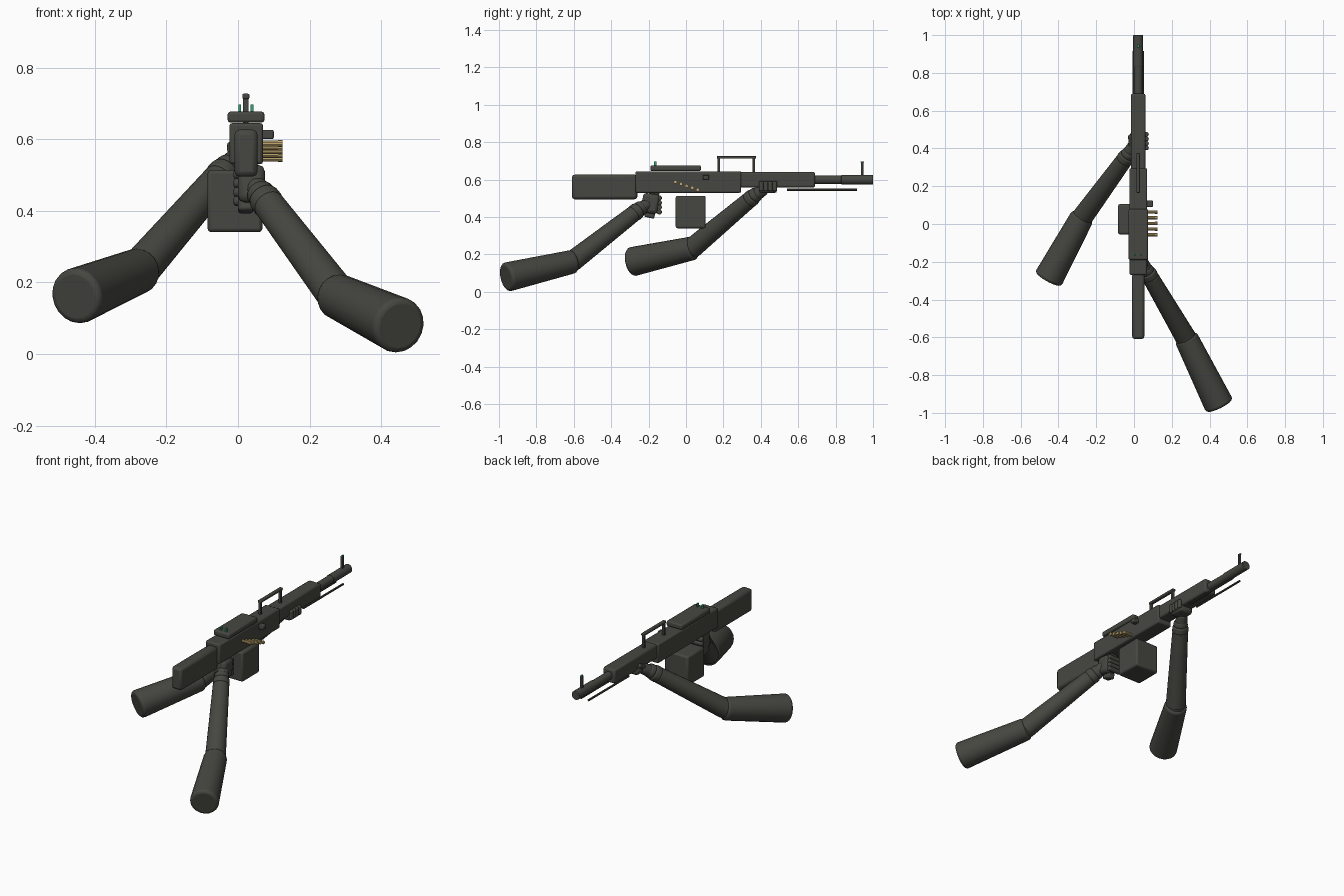
import bpy, bmesh, math
from mathutils import Vector, Matrix

if "Cube" in bpy.data.objects:
    bpy.data.objects.remove(bpy.data.objects["Cube"])


def material(name, color):
    m = bpy.data.materials.new(name)
    m.diffuse_color = (*color, 1)
    m.use_nodes = True
    m.node_tree.nodes["Principled BSDF"].inputs["Base Color"].default_value = m.diffuse_color
    return m


DARK = material("dark_olive_grey", (0.062, 0.062, 0.053))
BRASS = material("brass", (0.56, 0.41, 0.17))
GREEN = material("sight_green", (0.03, 0.36, 0.17))


def finish(bm, name, mat, matrix, bevel=0.0, segments=2):
    bmesh.ops.transform(bm, matrix=matrix, verts=bm.verts)
    mesh = bpy.data.meshes.new(name)
    bm.to_mesh(mesh)
    bm.free()
    obj = bpy.data.objects.new(name, mesh)
    bpy.context.collection.objects.link(obj)
    mesh.materials.append(mat)
    if bevel:
        mod = obj.modifiers.new("rounded_edges", 'BEVEL')
        mod.width = bevel
        mod.segments = segments
        mod.limit_method = 'ANGLE'
        mod.angle_limit = math.radians(40)
    bpy.ops.object.select_all(action='DESELECT')
    obj.select_set(True)
    bpy.context.view_layer.objects.active = obj
    bpy.ops.object.shade_smooth_by_angle(angle=math.radians(35))
    return obj


def box(name, x, y, z, bevel=0.008, tilt=0.0, mat=DARK):
    """Rounded box between (min, max) pairs, tilted about x."""
    bm = bmesh.new()
    bmesh.ops.create_cube(bm, size=1)
    size = Vector([b - a for a, b in (x, y, z)])
    mid = Vector([(a + b) / 2 for a, b in (x, y, z)])
    bmesh.ops.scale(bm, vec=size, verts=bm.verts)
    mtx = Matrix.Translation(mid) @ Matrix.Rotation(math.radians(tilt), 4, 'X')
    return finish(bm, name, mat, mtx, bevel)


def rod(name, start, end, r1, r2=None, bevel=0.0, mat=DARK, sides=20):
    """Tapered cylinder between two points."""
    a, b = Vector(start), Vector(end)
    bm = bmesh.new()
    bmesh.ops.create_cone(bm, cap_ends=True, segments=sides, radius1=r1,
                          radius2=r1 if r2 is None else r2, depth=(b - a).length)
    turn = (b - a).to_track_quat('Z', 'Y').to_matrix().to_4x4()
    return finish(bm, name, mat, Matrix.Translation((a + b) / 2) @ turn, bevel, 3)


def ball(name, center, radius):
    bm = bmesh.new()
    bmesh.ops.create_uvsphere(bm, u_segments=14, v_segments=9, radius=radius)
    return finish(bm, name, DARK, Matrix.Translation(center))


CX = 0.022  # centre line of the gun

# Gun body
box("stock", (-0.01, 0.055), (-0.61, -0.26), (0.495, 0.627), 0.015)
box("receiver", (-0.024, 0.07), (-0.27, 0.295), (0.53, 0.645), 0.008)
box("top_cover", (-0.029, 0.074), (-0.19, 0.08), (0.646, 0.677), 0.008)
box("handguard", (-0.017, 0.061), (0.285, 0.69), (0.558, 0.641), 0.01)
rod("barrel", (CX, 0.68, 0.60), (CX, 0.85, 0.60), 0.023)
rod("muzzle", (CX, 0.83, 0.60), (CX, 1.0, 0.60), 0.026, bevel=0.003)
box("charging_handle", (0.065, 0.1), (0.09, 0.124), (0.6, 0.626), 0.005)

# Sights
box("front_sight", (0.015, 0.029), (0.935, 0.948), (0.62, 0.695), 0.002)
box("front_sight_dot", (0.018, 0.026), (0.934, 0.952), (0.692, 0.698), 0.0, mat=GREEN)
for side in (-1, 1):
    x = CX + side * 0.017
    box("rear_sight_post", (x - 0.004, x + 0.004), (-0.17, -0.158), (0.675, 0.697), 0.0, mat=GREEN)
    # Folded bipod legs under the barrel
    bx = CX + side * 0.025
    rod("bipod_leg", (bx, 0.54, 0.546), (bx, 0.915, 0.546), 0.006, sides=10)

# Carry handle
box("carry_handle_bar", (0.012, 0.032), (0.165, 0.375), (0.712, 0.727), 0.004)
for y in (0.176, 0.363):
    box("carry_handle_leg", (0.014, 0.03), (y - 0.007, y + 0.007), (0.64, 0.717), 0.003)

# Ammunition box and belt
box("ammunition_box", (-0.085, 0.068), (-0.055, 0.105), (0.34, 0.514), 0.01)
for i in range(5):
    y, z = -0.057 + 0.03 * i, 0.588 - 0.0105 * i
    rod("cartridge", (0.06, y, z), (0.112, y, z), 0.0085, mat=BRASS, sides=10)
    rod("cartridge_rim", (0.112, y, z), (0.125, y, z), 0.0095, mat=BRASS, sides=10)

# Pistol grip with the rear hand around it
box("pistol_grip", (0.0, 0.043), (-0.21, -0.155), (0.395, 0.54), 0.008, tilt=-12)
box("rear_palm", (0.0, 0.075), (-0.235, -0.145), (0.42, 0.525), 0.018, tilt=-8)
for i in range(4):
    z = 0.502 - 0.025 * i
    rod("rear_finger", (-0.012, -0.142, z), (0.068, -0.142, z), 0.0135, bevel=0.006, sides=12)

# Front hand under the handguard
box("front_palm", (-0.022, 0.068), (0.39, 0.487), (0.528, 0.572), 0.015)
for i in range(4):
    y = 0.403 + 0.024 * i
    rod("front_finger", (0.066, y, 0.54), (0.066, y, 0.592), 0.0125, bevel=0.006, sides=12)
rod("front_thumb", (-0.016, 0.4, 0.55), (-0.018, 0.47, 0.585), 0.013, bevel=0.006, sides=12)


def arm(label, hand, wrist, elbow, end):
    """Glove cuff, forearm and upper sleeve along a bent line."""
    h, w, e, s = map(Vector, (hand, wrist, elbow, end))
    d = (e - w).normalized()
    rod(label + "_wrist", h, w, 0.03, 0.037, 0.01)
    rod(label + "_glove_cuff", w - d * 0.045, w - d * 0.008, 0.037, 0.042, 0.012)
    rod(label + "_sleeve_cuff", w - d * 0.015, w + d * 0.03, 0.044, 0.046, 0.012)
    rod(label + "_forearm", w + d * 0.02, e, 0.044, 0.056, 0.01)
    ball(label + "_elbow", e, 0.054)
    u = (s - e).normalized()
    rod(label + "_upper_sleeve", e - u * 0.015, s, 0.063, 0.079, 0.016)


arm("rear_arm", (0.045, -0.2, 0.475), (0.075, -0.262, 0.432),
    (0.28, -0.612, 0.16), (0.453, -0.963, 0.078))
arm("front_arm", (0.0, 0.42, 0.55), (-0.04, 0.355, 0.505),
    (-0.278, 0.03, 0.232), (-0.455, -0.293, 0.16))
